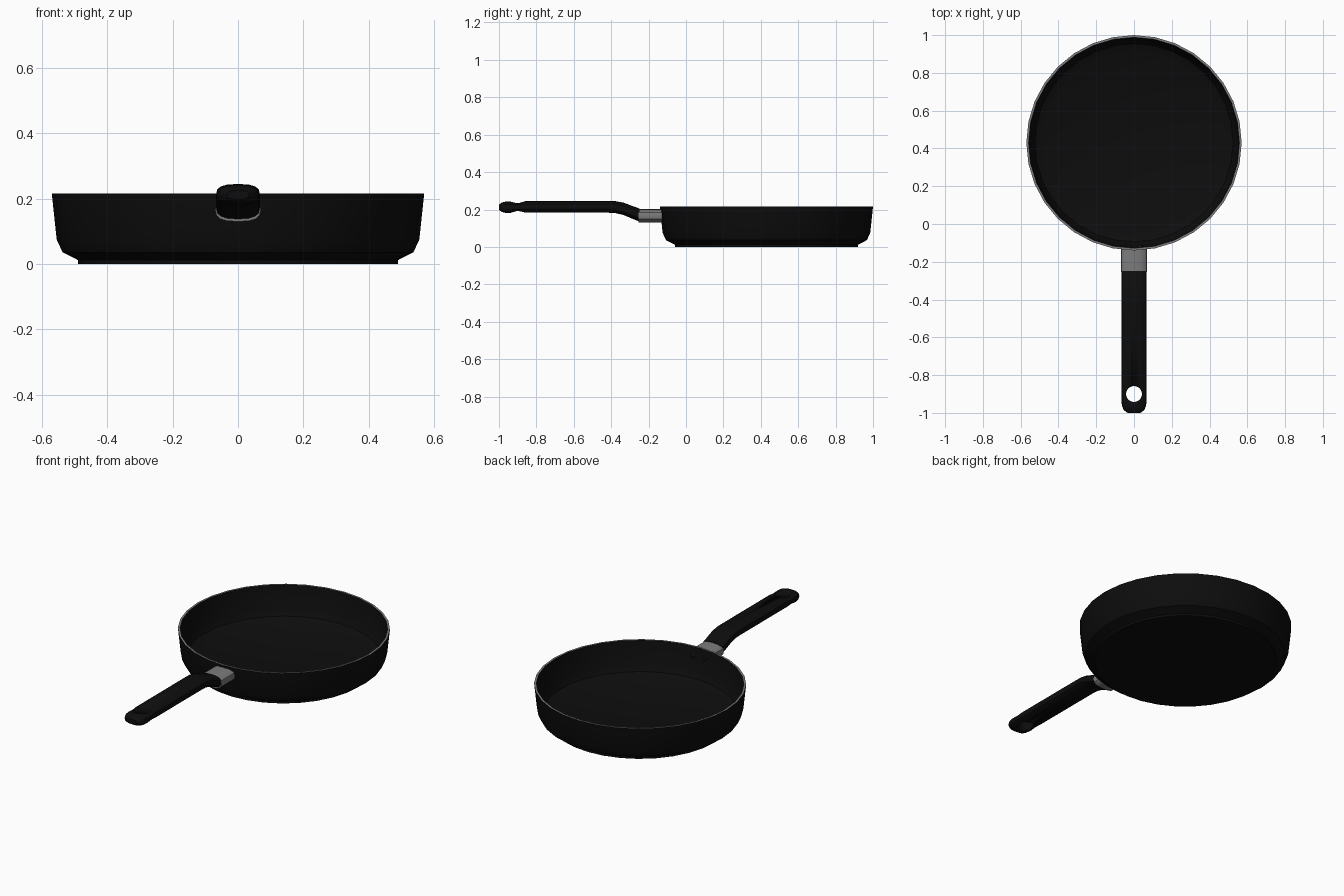
import bpy, bmesh
from math import sin, cos, pi, copysign, radians
from mathutils import Vector, Matrix

if "Cube" in bpy.data.objects:
    bpy.data.objects.remove(bpy.data.objects["Cube"])


def material(name, value):
    m = bpy.data.materials.new(name)
    m.use_nodes = True
    colour = (value, value, value, 1)
    m.diffuse_color = colour
    m.node_tree.nodes["Principled BSDF"].inputs["Base Color"].default_value = colour
    return m


black = material("black coating", 0.004)
grey = material("grey metal", 0.2)


def loft(name, rings, mats, accent=None, smooth=35):
    """Skin a list of rings, cap both ends; band number accent gets the second material."""
    bm = bmesh.new()
    loops = [[bm.verts.new(p) for p in ring] for ring in rings]
    n = len(loops[0])
    for k, (a, b) in enumerate(zip(loops, loops[1:])):
        for i in range(n):
            j = (i + 1) % n
            f = bm.faces.new((a[i], a[j], b[j], b[i]))
            f.material_index = int(k == accent)
    bm.faces.new(loops[0])
    bm.faces.new(loops[-1])
    bmesh.ops.recalc_face_normals(bm, faces=bm.faces)
    me = bpy.data.meshes.new(name)
    bm.to_mesh(me)
    bm.free()
    ob = bpy.data.objects.new(name, me)
    bpy.context.collection.objects.link(ob)
    for m in mats:
        me.materials.append(m)
    bpy.ops.object.select_all(action="DESELECT")
    ob.select_set(True)
    bpy.context.view_layer.objects.active = ob
    bpy.ops.object.shade_smooth_by_angle(angle=radians(smooth))
    return ob


def circle(r, z, n, y=0):
    return [Vector((r * sin(2 * pi * i / n), y + r * cos(2 * pi * i / n), z)) for i in range(n)]


def section(y, z, w, h, n=16, power=0.75):
    """Rounded flat cross-section across the handle."""
    ring = []
    for i in range(n):
        c, s = cos(2 * pi * i / n), sin(2 * pi * i / n)
        ring.append(Vector((w * copysign(abs(c) ** power, c), y,
                            z + h * copysign(abs(s) ** power, s))))
    return ring


# Pan: underside, outer wall, rim band, inner wall and floor
PAN_Y = 0.43
profile = [(0.49, 0), (0.49, 0.012), (0.537, 0.036), (0.555, 0.075), (0.57, 0.216),
           (0.558, 0.216), (0.543, 0.08), (0.525, 0.045), (0.48, 0.022)]
loft("pan", [circle(r, z, 32, PAN_Y) for r, z in profile], [black, grey], accent=4)

# Metal collar between wall and grip
loft("collar", [section(-0.128, 0.166, 0.07, 0.036), section(-0.255, 0.166, 0.07, 0.036)], [grey])

# Grip, bending upward and rounded at its tip
stations = [(-0.248, 0.17, 0.067, 0.035), (-0.29, 0.186, 0.067, 0.034),
            (-0.335, 0.204, 0.067, 0.033), (-0.38, 0.213, 0.067, 0.032),
            (-0.42, 0.214, 0.067, 0.031), (-0.86, 0.214, 0.067, 0.031),
            (-0.9, 0.213, 0.067, 0.024), (-0.94, 0.212, 0.067, 0.031),
            (-0.965, 0.212, 0.063, 0.03), (-0.985, 0.212, 0.054, 0.025),
            (-1.0, 0.212, 0.034, 0.014)]
grip = loft("grip", [section(*s) for s in stations], [black])

# Hanging hole through the grip
cutter = loft("hole_cutter", [circle(0.042, z, 24, -0.9) for z in (0.1, 0.3)], [black])
cutter.hide_render = True
mod = grip.modifiers.new("hanging hole", "BOOLEAN")
mod.object = cutter
mod.operation = "DIFFERENCE"
mod.solver = "EXACT"
bpy.context.view_layer.objects.active = grip
bpy.ops.object.modifier_apply(modifier=mod.name)
bpy.data.objects.remove(cutter)

# Domed rivets on the inner wall, each with a grey edge
for side, x in (("left", 0.038), ("right", -0.038)):
    dome = [(0.014, -0.008), (0.014, 0.003), (0.011, 0.008), (0.005, 0.011)]
    rivet = loft(side + "_rivet", [circle(r, z, 12) for r, z in dome], [black, grey], accent=0)
    rivet.matrix_world = Matrix.Translation((x, -0.122, 0.165)) @ Matrix.Rotation(-pi / 2, 4, "X")
